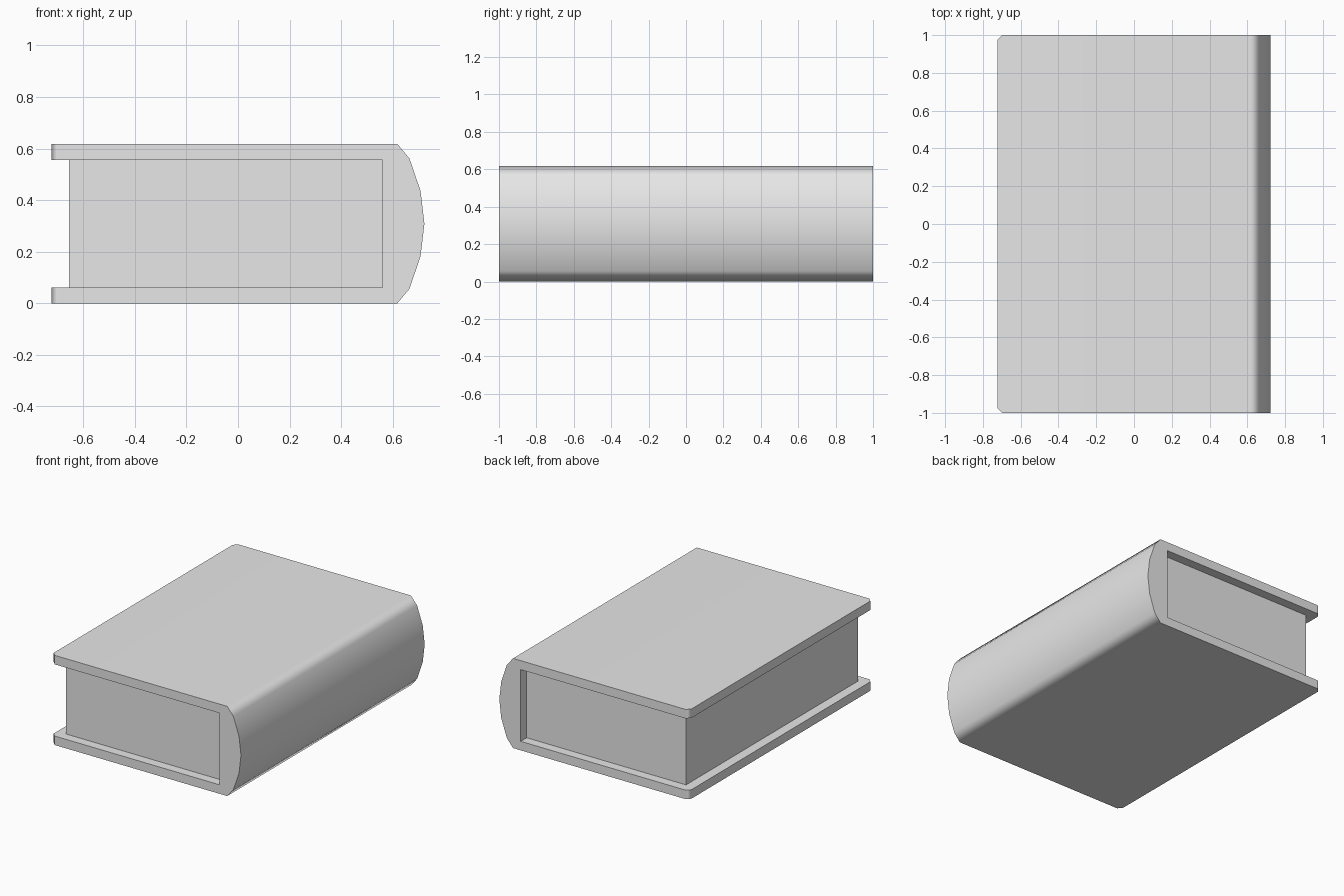
import bpy, bmesh, math

if "Cube" in bpy.data.objects:
    bpy.data.objects.remove(bpy.data.objects["Cube"])

grey = bpy.data.materials.new("plain grey")
grey.diffuse_color = (0.8, 0.8, 0.8, 1)
grey.use_nodes = True
grey.node_tree.nodes["Principled BSDF"].inputs["Base Color"].default_value = grey.diffuse_color

H = 0.618      # book thickness
BOARD = 0.062  # cover board thickness


def extrude_profile(name, profile, half_len):
    """Extrude an xz outline along y, centred on y = 0."""
    bm = bmesh.new()
    face = bm.faces.new([bm.verts.new((x, -half_len, z)) for x, z in profile])
    ext = bmesh.ops.extrude_face_region(bm, geom=[face])
    verts = [g for g in ext["geom"] if isinstance(g, bmesh.types.BMVert)]
    bmesh.ops.translate(bm, verts=verts, vec=(0, 2 * half_len, 0))
    bmesh.ops.recalc_face_normals(bm, faces=bm.faces)
    mesh = bpy.data.meshes.new(name)
    mesh.materials.append(grey)
    obj = bpy.data.objects.new(name, mesh)
    bpy.context.collection.objects.link(obj)
    return obj, bm


# Cover: two boards joined by a rounded spine
lower = [(-0.723, BOARD), (-0.723, 0), (0.618, 0), (0.665, 0.056), (0.708, 0.182)]
upper = [(x, H - z) for x, z in reversed(lower)]
inner = [(0.56, H - BOARD), (0.56, BOARD)]
cover, bm = extrude_profile("cover", lower + [(0.723, H / 2)] + upper + inner, 1.0)

# Clipped corners on the opening edge of both boards
corners = [e for e in bm.edges
           if all(v.co.x < -0.7 for v in e.verts)
           and abs(e.verts[0].co.y - e.verts[1].co.y) < 0.01]
bmesh.ops.bevel(bm, geom=corners, offset=0.026, segments=1, affect='EDGES')
bm.to_mesh(cover.data)
bm.free()

# Smooth spine with flat boards
bpy.context.view_layer.objects.active = cover
cover.select_set(True)
bpy.ops.object.shade_smooth_by_angle(angle=math.radians(60))
weighted = cover.modifiers.new("flat boards", 'WEIGHTED_NORMAL')
weighted.keep_sharp = True

# Page block, set in from the cover edges
pages, bm = extrude_profile("pages", [(-0.655, BOARD), (0.56, BOARD),
                                      (0.56, H - BOARD), (-0.655, H - BOARD)], 0.935)
bm.to_mesh(pages.data)
bm.free()
